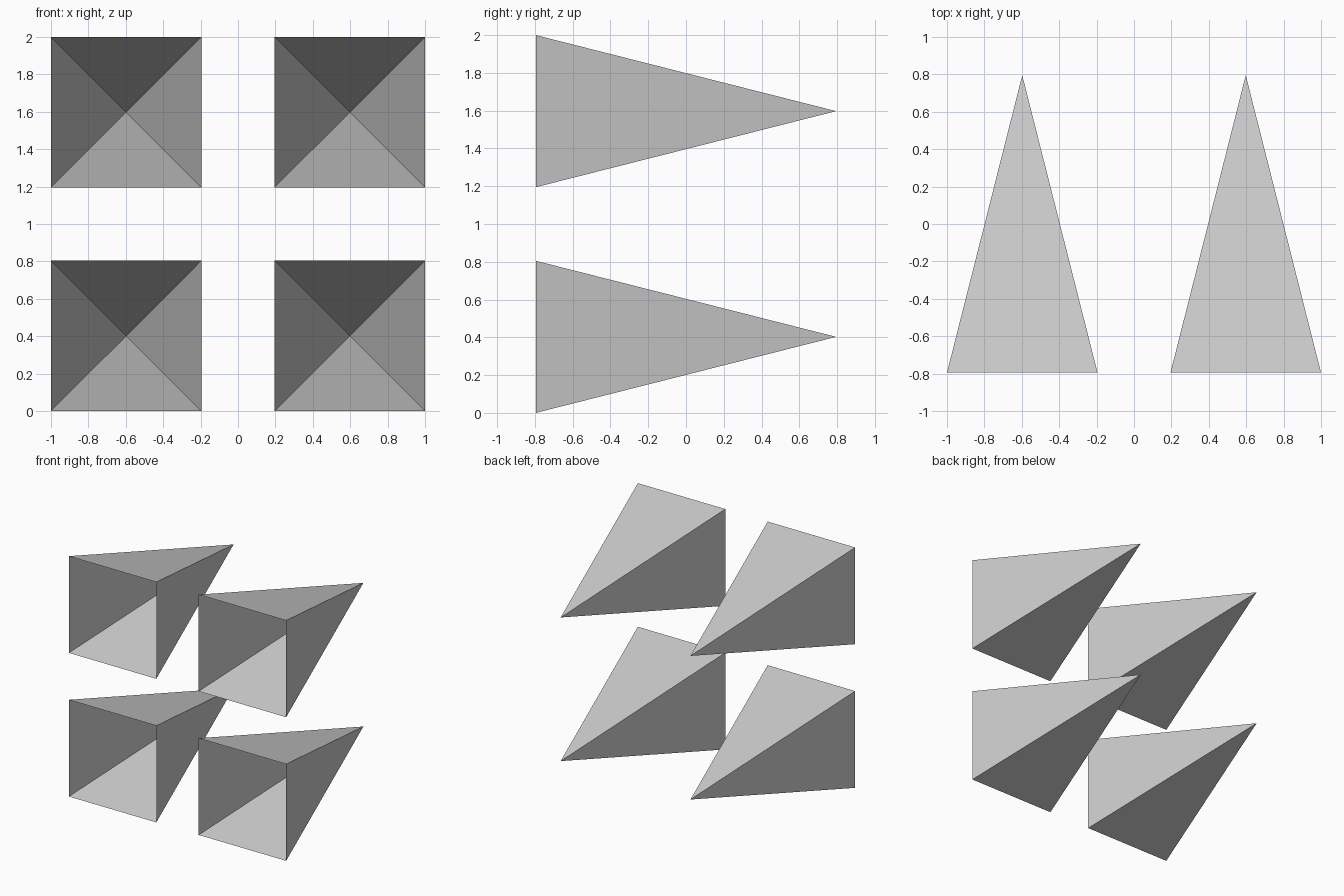
import bpy, bmesh
from math import radians, sqrt
from mathutils import Matrix

if "Cube" in bpy.data.objects:
    bpy.data.objects.remove(bpy.data.objects["Cube"])

SIDE = 0.805      # edge of the square opening
LENGTH = 1.59     # opening to tip
OFFSET = 1 - SIDE / 2

# Hollow four-sided pyramid, open at the front, tip pointing back
mesh = bpy.data.meshes.new("open_pyramid")
bm = bmesh.new()
turn = Matrix.Rotation(radians(-90), 4, 'X') @ Matrix.Rotation(radians(45), 4, 'Z')
bmesh.ops.create_cone(bm, cap_ends=False, segments=4, radius1=SIDE / sqrt(2),
                      radius2=0, depth=LENGTH, matrix=turn)
bmesh.ops.remove_doubles(bm, verts=bm.verts, dist=0.0001)
bm.to_mesh(mesh)
bm.free()

# Two by two arrangement
for row, z in (("lower", SIDE / 2), ("upper", 2 - SIDE / 2)):
    for side, x in (("left", -OFFSET), ("right", OFFSET)):
        obj = bpy.data.objects.new(f"{row}_{side}_pyramid", mesh)
        obj.location = (x, 0, z)
        bpy.context.collection.objects.link(obj)
